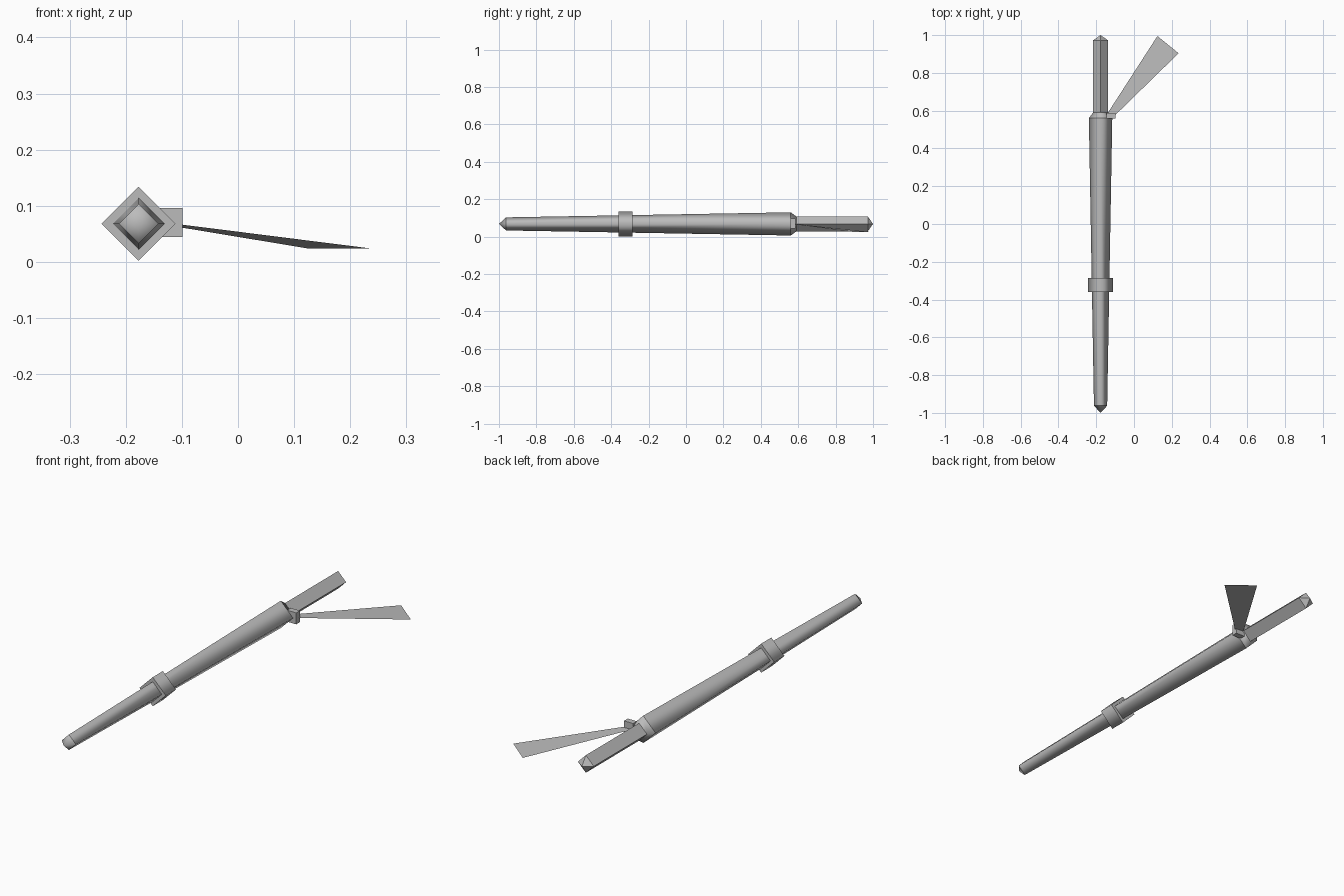
import bpy
import bmesh
import math

if "Cube" in bpy.data.objects:
    bpy.data.objects.remove(bpy.data.objects["Cube"])

CX, CZ = -0.177, 0.068   # axis of the shaft, running along y

grey = bpy.data.materials.new("plain_grey")
grey.use_nodes = True
grey.diffuse_color = (0.5, 0.5, 0.5, 1)
grey.node_tree.nodes["Principled BSDF"].inputs["Base Color"].default_value = (0.5, 0.5, 0.5, 1)


def finish(name, bm):
    mesh = bpy.data.meshes.new(name)
    bm.to_mesh(mesh)
    bm.free()
    mesh.materials.append(grey)
    obj = bpy.data.objects.new(name, mesh)
    bpy.context.collection.objects.link(obj)
    return obj


def diamond_rod(name, profile, smooth):
    """Loft a four-sided diamond along y; profile is (y, radius), radius 0 is a point."""
    bm = bmesh.new()
    rings = []
    for y, r in profile:
        count = 4 if r > 0 else 1
        rings.append([bm.verts.new((CX + r * math.cos(i * math.pi / 2), y,
                                    CZ + r * math.sin(i * math.pi / 2)))
                      for i in range(count)])
    for a, b in zip(rings, rings[1:]):
        for i in range(4):
            j = (i + 1) % 4
            if len(a) == 1:
                bm.faces.new((a[0], b[i], b[j]))
            elif len(b) == 1:
                bm.faces.new((a[i], b[0], a[j]))
            else:
                bm.faces.new((a[i], b[i], b[j], a[j]))
    sides = list(bm.faces)
    for ring in (rings[0], rings[-1]):
        if len(ring) == 4:
            bm.faces.new(ring)
    bmesh.ops.recalc_face_normals(bm, faces=bm.faces)
    # Smooth around the rod, but keep each ring crisp
    if smooth:
        for f in sides:
            f.smooth = True
        for e in bm.edges:
            if abs(e.verts[0].co.y - e.verts[1].co.y) < 1e-5:
                e.smooth = False
    return finish(name, bm)


# Tapered shaft with pointed tail and sloping shoulder
diamond_rod("shaft", [(-1.0, 0), (-0.962, 0.035), (0.56, 0.062), (0.59, 0.040)], True)

# Collar around the shaft
diamond_rod("collar", [(-0.36, 0.066), (-0.287, 0.066)], True)

# Straight head with a pointed end
diamond_rod("head", [(0.57, 0.040), (0.972, 0.040), (1.0, 0)], False)

# Small mounting block at the side of the shoulder
bm = bmesh.new()
bmesh.ops.create_cube(bm, size=1)
bmesh.ops.scale(bm, vec=(0.046, 0.027, 0.052), verts=bm.verts)
bmesh.ops.translate(bm, vec=(-0.122, 0.573, 0.07), verts=bm.verts)
finish("side_block", bm)

# Flared flat vane
bm = bmesh.new()
bm.faces.new([bm.verts.new(p) for p in (
    (-0.142, 0.583, 0.068), (-0.113, 0.563, 0.068),
    (0.236, 0.904, 0.024), (0.124, 0.995, 0.024))])
finish("vane", bm)
